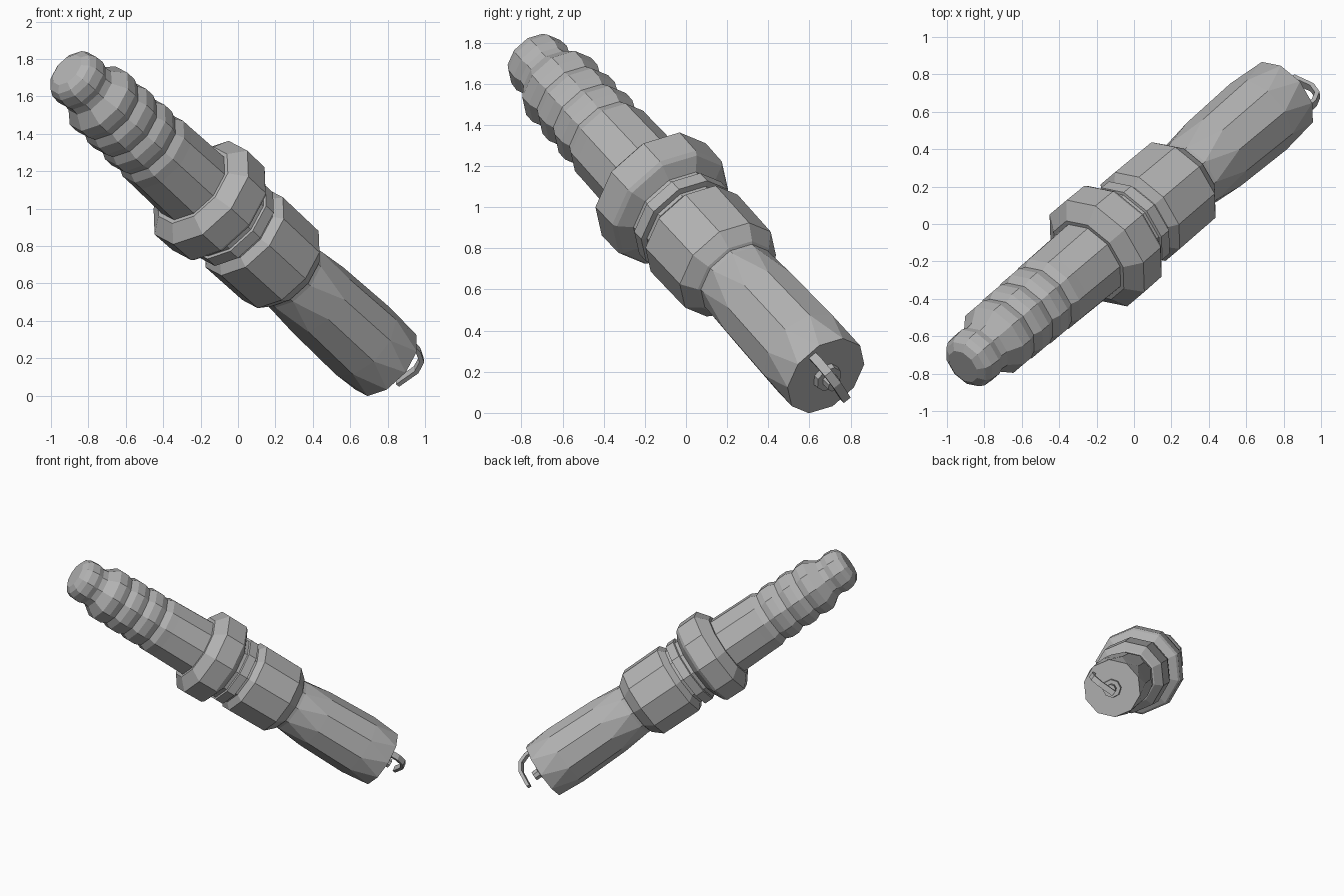
import bpy, bmesh, math
from mathutils import Vector

if "Cube" in bpy.data.objects:
    bpy.data.objects.remove(bpy.data.objects["Cube"])

N = 10
BASE = Vector((0.79, 0.68, 0.18))                  # centre of the lower end face
UP = Vector((-0.625, -0.529, 0.573)).normalized()  # plug axis, towards the terminal
E1 = (Vector((0, 0, 1)) - UP * UP.z).normalized()
E2 = UP.cross(E1)

grey = bpy.data.materials.new("grey")
grey.diffuse_color = (0.45, 0.45, 0.45, 1)
grey.use_nodes = True
grey.node_tree.nodes["Principled BSDF"].inputs["Base Color"].default_value = grey.diffuse_color


def finish(name, bm):
    bmesh.ops.recalc_face_normals(bm, faces=bm.faces)
    me = bpy.data.meshes.new(name)
    bm.to_mesh(me)
    bm.free()
    me.materials.append(grey)
    ob = bpy.data.objects.new(name, me)
    bpy.context.collection.objects.link(ob)
    return ob


def turned(name, profile, n=N):
    """Solid of revolution; profile rows are (distance along axis, radius, twist in steps)."""
    bm = bmesh.new()
    rings = []
    for s, r, *t in profile:
        off = t[0] if t else 0
        ring = []
        for i in range(n):
            a = 2 * math.pi * (i + off) / n
            ring.append(bm.verts.new(BASE + UP * s + (E1 * math.cos(a) + E2 * math.sin(a)) * r))
        rings.append((ring, off))
    for (lo, o0), (hi, o1) in zip(rings, rings[1:]):
        for i in range(n):
            j = (i + 1) % n
            if o0 == o1:
                bm.faces.new((lo[i], lo[j], hi[j], hi[i]))
            elif o1 > o0:
                bm.faces.new((lo[i], lo[j], hi[i]))
                bm.faces.new((lo[j], hi[j], hi[i]))
            else:
                bm.faces.new((lo[i], lo[j], hi[j]))
                bm.faces.new((lo[i], hi[j], hi[i]))
    bm.faces.new(rings[0][0])
    bm.faces.new(rings[-1][0])
    return finish(name, bm)


# lower barrel with half-step twisted facets
turned("lower_barrel", [(0, 0.222), (0.2, 0.232, 0.5), (0.58, 0.222, 0.5), (0.80, 0.205), (0.90, 0.205)])

# main body: nut, grooves, collar and flange
turned("metal_body", [
    (0.82, 0.20), (0.83, 0.218), (0.90, 0.278), (1.21, 0.282), (1.25, 0.235), (1.27, 0.235),
    (1.275, 0.265), (1.34, 0.265), (1.345, 0.25), (1.37, 0.25), (1.41, 0.32),
    (1.43, 0.335), (1.58, 0.338), (1.65, 0.25), (1.65, 0.2)])

# ribbed insulator with rounded terminal cap
ribs = []
for k in range(4):
    s, r = 1.93 + 0.155 * k, 0.222 - 0.004 * k
    ribs += [(s, r), (s + 0.06, r), (s + 0.108, r - 0.022)]
ribs = ribs[:-1]
turned("ribbed_insulator", [(1.62, 0.228)] + ribs + [
    (2.53, 0.155), (2.57, 0.15), (2.61, 0.163), (2.665, 0.158), (2.70, 0.14), (2.725, 0.10)])

# centre electrode
turned("electrode_seat", [(0.02, 0.075), (-0.03, 0.07)], 8)
turned("centre_electrode", [(0.0, 0.04), (-0.08, 0.037)], 8)

# hooked ground strap
OUT = Vector((0.77, -0.34, 0.52))
OUT = (OUT - UP * OUT.dot(UP)).normalized()
SIDE = UP.cross(OUT)
outer = [(0.19, -0.03), (0.19, 0.06), (0.16, 0.127), (0.09, 0.164), (-0.045, 0.166)]
inner = [(0.165, -0.03), (0.165, 0.055), (0.142, 0.109), (0.083, 0.14), (-0.045, 0.142)]
bm = bmesh.new()
rows = []
for o, i in zip(outer, inner):
    rows.append([bm.verts.new(BASE + OUT * p[0] - UP * p[1] + SIDE * w)
                 for p, w in ((o, -0.022), (o, 0.022), (i, 0.022), (i, -0.022))])
for a, b in zip(rows, rows[1:]):
    for k in range(4):
        m = (k + 1) % 4
        bm.faces.new((a[k], a[m], b[m], b[k]))
bm.faces.new(rows[0])
bm.faces.new(rows[-1])
finish("ground_strap", bm)
